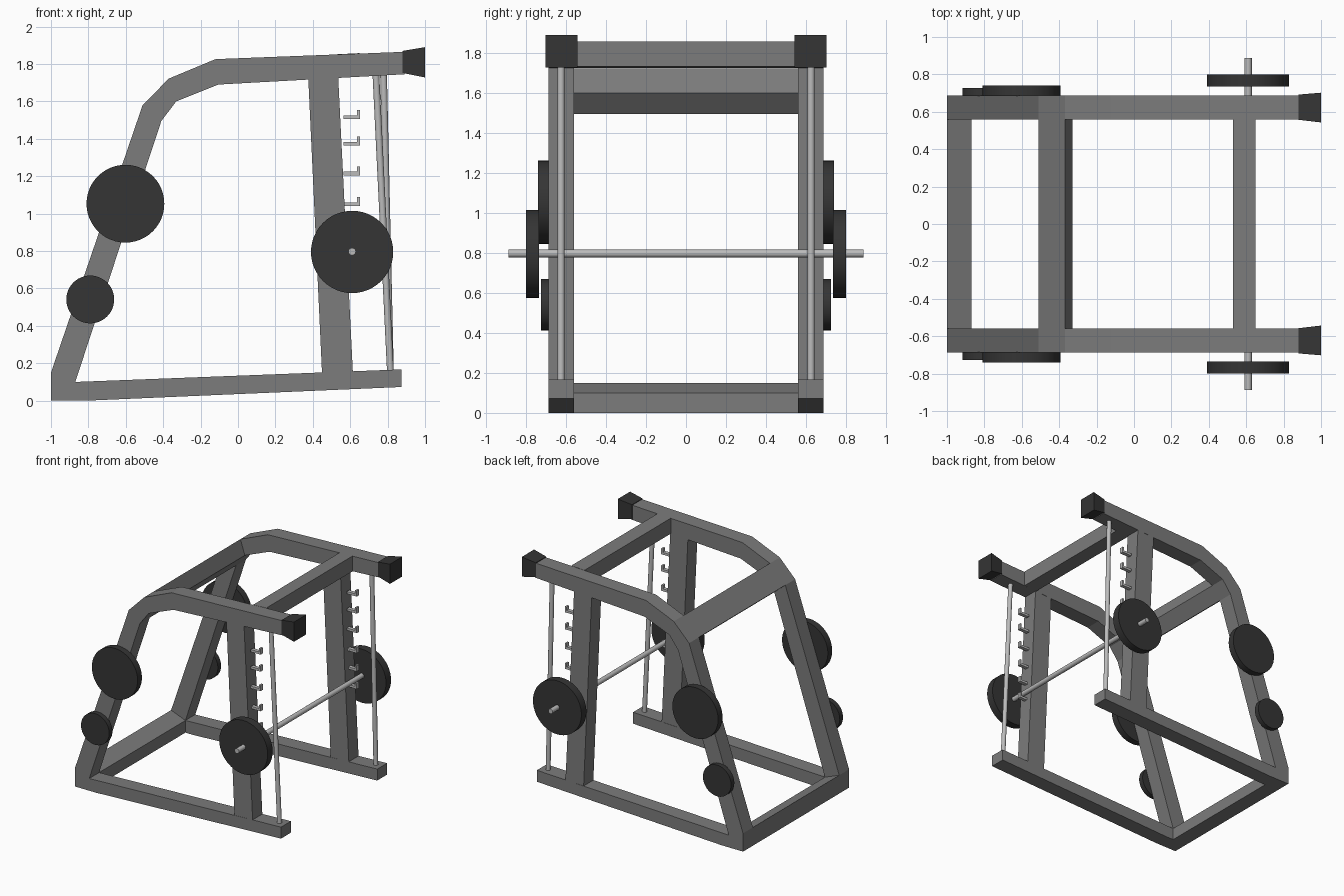
import bpy, bmesh
from mathutils import Vector

if "Cube" in bpy.data.objects:
    bpy.data.objects.remove(bpy.data.objects["Cube"])


def material(name, v):
    m = bpy.data.materials.new(name)
    m.diffuse_color = (v, v, v, 1)
    m.use_nodes = True
    m.node_tree.nodes["Principled BSDF"].inputs["Base Color"].default_value = m.diffuse_color
    return m


STEEL = material("frame_grey", 0.2)
RUBBER = material("dark_rubber", 0.035)
CHROME = material("light_metal", 0.5)


def finish(name, bm, mat, mirror=False, smooth=False):
    bmesh.ops.recalc_face_normals(bm, faces=bm.faces)
    me = bpy.data.meshes.new(name)
    bm.to_mesh(me)
    bm.free()
    me.materials.append(mat)
    ob = bpy.data.objects.new(name, me)
    bpy.context.collection.objects.link(ob)
    if mirror:
        mod = ob.modifiers.new("mirror", 'MIRROR')
        mod.use_axis = (False, True, False)
        mod.use_mirror_merge = False
    if smooth:
        bpy.ops.object.select_all(action='DESELECT')
        ob.select_set(True)
        bpy.context.view_layer.objects.active = ob
        bpy.ops.object.shade_smooth_by_angle()
    return ob


def prism(name, pts, y0, y1, mat, mirror=False):
    """Extrude an x-z outline from y0 to y1."""
    bm = bmesh.new()
    f = bm.faces.new([bm.verts.new((x, y0, z)) for x, z in pts])
    ext = bmesh.ops.extrude_face_region(bm, geom=[f], use_keep_orig=True)
    new = [g for g in ext["geom"] if isinstance(g, bmesh.types.BMVert)]
    bmesh.ops.translate(bm, verts=new, vec=(0, y1 - y0, 0))
    return finish(name, bm, mat, mirror)


def cylinder(name, a, b, r, mat, mirror=False, sides=48):
    """Cylinder between two points."""
    a, b = Vector(a), Vector(b)
    d = b - a
    bm = bmesh.new()
    bmesh.ops.create_cone(bm, cap_ends=True, segments=sides, radius1=r, radius2=r, depth=d.length)
    bm.transform(d.to_track_quat('Z', 'Y').to_matrix().to_4x4())
    bmesh.ops.translate(bm, verts=bm.verts, vec=(a + b) / 2)
    return finish(name, bm, mat, mirror, True)


Y0, Y1 = 0.56, 0.688   # inner and outer faces of the side frames

# bent side frames: base, sloping back and top arm in one outline
prism("side_frame", [
    (0.873, 0.073), (0.873, 0.167), (-0.87, 0.10), (-0.41, 1.495), (-0.33, 1.60),
    (-0.105, 1.69), (0.89, 1.745), (0.89, 1.865), (-0.12, 1.826), (-0.37, 1.722),
    (-0.51, 1.58), (-1.0, 0.15), (-1.0, 0.0), (-0.81, 0.0)], Y0, Y1, STEEL, True)

# leaning uprights
prism("upright", [(0.45, 0.13), (0.615, 0.135), (0.535, 1.745), (0.375, 1.74)],
      Y0 + 0.001, Y1 - 0.001, STEEL, True)

# cross beams joining the two sides
prism("rear_base_beam", [(-1, 0), (-0.87, 0), (-0.87, 0.10), (-1, 0.15)], -Y0, Y0, STEEL)
prism("rear_top_beam", [(-0.41, 1.495), (-0.33, 1.60), (-0.37, 1.722), (-0.51, 1.58)], -Y0, Y0, STEEL)
prism("front_top_beam", [(0.53, 1.725), (0.65, 1.732), (0.65, 1.858), (0.53, 1.852)], -Y0, Y0, STEEL)

# flared end caps on the top arms
cap = bmesh.new()
near, far = [[cap.verts.new((x, y, z)) for x, y, z in ring] for ring in (
    [(0.88, 0.557, 1.752), (0.88, 0.692, 1.752), (0.88, 0.692, 1.87), (0.88, 0.557, 1.87)],
    [(1.0, 0.543, 1.728), (1.0, 0.702, 1.728), (1.0, 0.702, 1.89), (1.0, 0.543, 1.89)])]
cap.faces.new(near)
cap.faces.new(far)
for i in range(4):
    j = (i + 1) % 4
    cap.faces.new((near[i], near[j], far[j], far[i]))
finish("arm_end_cap", cap, RUBBER, True)

# guide rods, the front one leans a little more
cylinder("guide_rod_front", (0.815, -0.625, 0.15), (0.737, -0.625, 1.75), 0.018, CHROME, sides=24)
cylinder("guide_rod_back", (0.815, 0.625, 0.15), (0.778, 0.625, 1.75), 0.018, CHROME, sides=24)

# safety hooks in front of the uprights
for i, z in enumerate((1.515, 1.375, 1.215, 1.05, 0.90, 0.755)):
    prism(f"hook_{i + 1}", [
        (0.563, z - 0.01), (0.652, z - 0.01), (0.652, z + 0.038), (0.637, z + 0.038),
        (0.637, z + 0.009), (0.563, z + 0.009)], 0.609, 0.639, CHROME, True)

# barbell with its plates
cylinder("barbell", (0.61, -0.887, 0.797), (0.61, 0.887, 0.797), 0.02, CHROME, sides=24)
cylinder("bar_plate", (0.61, 0.735, 0.795), (0.61, 0.80, 0.795), 0.22, RUBBER, True)

# stored plates on the sloping back
cylinder("storage_plate_large", (-0.602, 0.684, 1.053), (-0.602, 0.74, 1.053), 0.208, RUBBER, True)
cylinder("storage_plate_small", (-0.79, 0.684, 0.541), (-0.79, 0.726, 0.541), 0.128, RUBBER, True)
